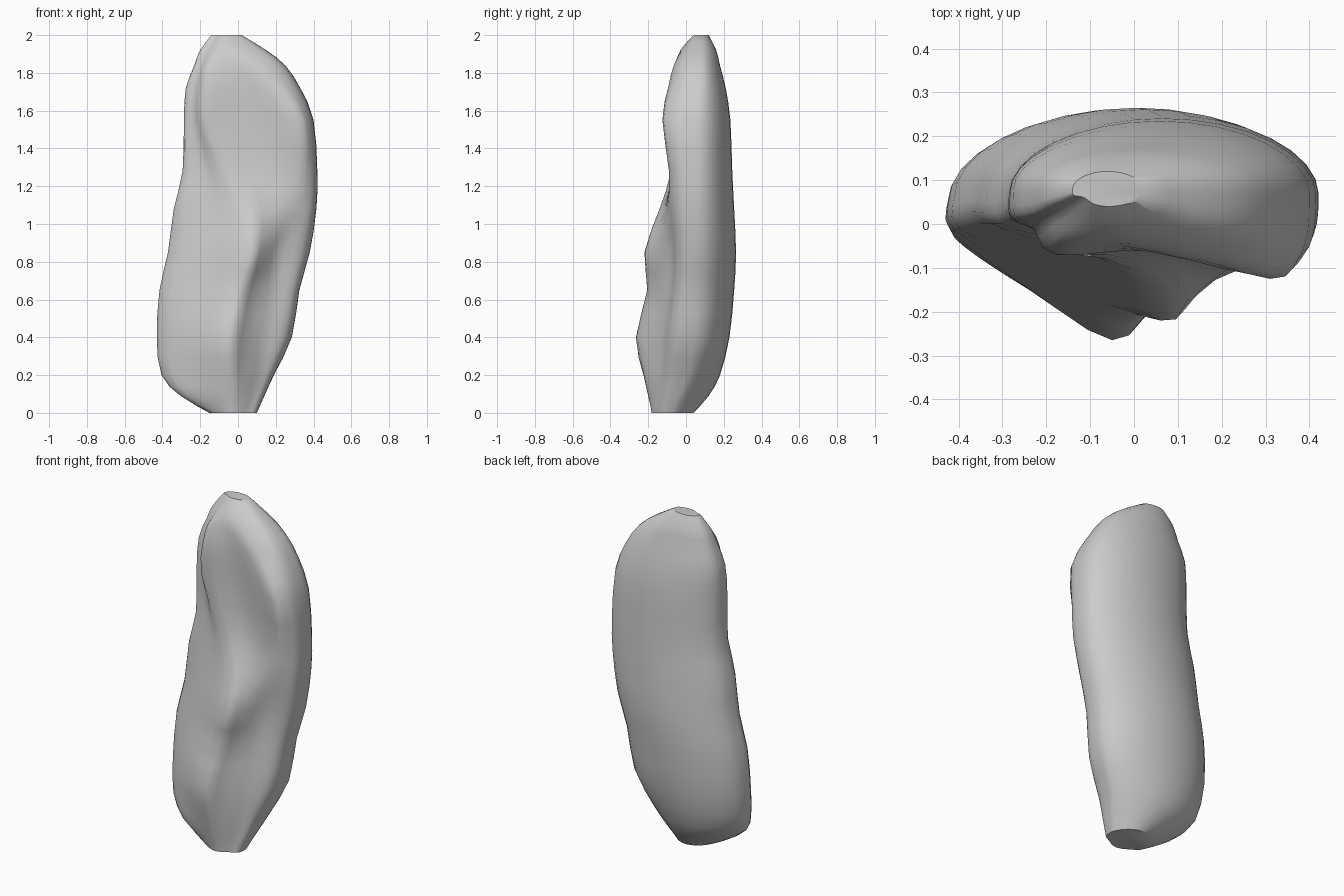
import bpy, bmesh, math
from mathutils import Vector

default_cube = bpy.data.objects.get("Cube")
if default_cube:
    bpy.data.objects.remove(default_cube, do_unlink=True)

BACK_STEPS = 16
FRONT_STEPS = 3
HEIGHT_STEPS = 2


def spline(knots, steps):
    """Smooth path through knots of any dimension, ends included."""
    path = []
    last = len(knots) - 1
    for i in range(last):
        before, start = knots[max(i - 1, 0)], knots[i]
        end, after = knots[i + 1], knots[min(i + 2, last)]
        for step in range(steps):
            t = step / steps
            path.append(tuple(
                b + 0.5 * t * (c - a + t * (2 * a - 5 * b + 4 * c - d
                                            + t * (3 * (b - c) + d - a)))
                for a, b, c, d in zip(before, start, end, after)))
    path.append(tuple(knots[last]))
    return path


def lerp(a, b, t):
    return a + (b - a) * t


def cross_section(z, left, right, back, edge, crest_x, crest_y,
                  hollow_y, shoulder_x, shoulder_y):
    """Domed back, upright sides, front with a crest, hollow and shoulder."""
    centre, half = (left + right) / 2, (right - left) / 2
    fullness = 1.05 + max(0, 0.4 - z)
    ring = []
    for i in range(BACK_STEPS):
        angle = math.pi * i / BACK_STEPS
        x = centre + half * math.cos(angle)
        ring.append((x, lerp(edge, back, math.sin(angle) ** fullness)))
    wall = edge - min(0.07, 0.4 * (edge - crest_y))
    front = [
        (left, edge),
        (lerp(left, crest_x, 0.03), wall),
        (lerp(left, crest_x, 0.5), lerp(wall, crest_y, 0.6 - 0.18 * z)),
        (crest_x, crest_y),
        (lerp(crest_x, shoulder_x, 0.5), hollow_y),
        (shoulder_x, shoulder_y),
        (lerp(shoulder_x, right, 0.7), lerp(shoulder_y, edge, 0.22)),
        (lerp(shoulder_x, right, 0.96), lerp(shoulder_y, edge, 0.55)),
        (right, edge),
    ]
    ring += spline(front, FRONT_STEPS)[:-1]
    return [Vector((x, y, z)) for x, y in ring]


# Height, left, right, back, edge, crest x and y, hollow y, shoulder x and y
levels = [
    (0, -.15, .1, .04, -.07, -.04, -.18, -.175, .05, -.15),
    (.09, -.3, .14, .12, -.03, -.04, -.2, -.18, .08, -.14),
    (.2, -.4, .19, .18, .02, -.05, -.225, -.19, .11, -.13),
    (.4, -.425, .285, .23, .05, -.05, -.265, -.19, .14, -.12),
    (.65, -.41, .325, .255, .06, 0, -.205, -.14, .19, -.085),
    (.85, -.365, .38, .265, .07, .06, -.22, -.17, .21, -.08),
    (1.08, -.335, .415, .255, .07, .04, -.14, -.115, .29, -.09),
    (1.28, -.29, .42, .245, .07, -.06, -.08, -.07, .32, -.09),
    (1.55, -.285, .4, .235, .07, -.17, -.07, -.06, .31, -.125),
    (1.72, -.275, .33, .21, .08, -.17, -.07, -.06, .2, -.095),
    (1.84, -.23, .25, .18, .08, -.16, -.045, -.05, .1, -.065),
    (1.92, -.2, .15, .16, .08, -.12, -.01, -.03, .05, -.02),
    (2, -.14, .02, .12, .08, -.09, .045, .04, -.02, .045),
]

# Loft the stone from the levels and cap both ends
bm = bmesh.new()
rings = [[bm.verts.new(point) for point in cross_section(*level)]
         for level in spline(levels, HEIGHT_STEPS)]
for lower, upper in zip(rings, rings[1:]):
    for i in range(len(lower)):
        j = (i + 1) % len(lower)
        bm.faces.new((lower[i], lower[j], upper[j], upper[i]))
bm.faces.new(list(reversed(rings[0])))
bm.faces.new(rings[-1])
bmesh.ops.recalc_face_normals(bm, faces=bm.faces[:])

mesh = bpy.data.meshes.new("standing_stone")
bm.to_mesh(mesh)
bm.free()
stone = bpy.data.objects.new("standing_stone", mesh)
bpy.context.collection.objects.link(stone)

# Plain grey stone
grey = bpy.data.materials.new("stone grey")
grey.use_nodes = True
colour = (0.6, 0.6, 0.6, 1)
grey.diffuse_color = colour
grey.node_tree.nodes["Principled BSDF"].inputs["Base Color"].default_value = colour
mesh.materials.append(grey)

# Smooth sides with crisp end caps
bpy.ops.object.select_all(action="DESELECT")
stone.select_set(True)
bpy.context.view_layer.objects.active = stone
bpy.ops.object.shade_smooth_by_angle(angle=math.radians(40))
